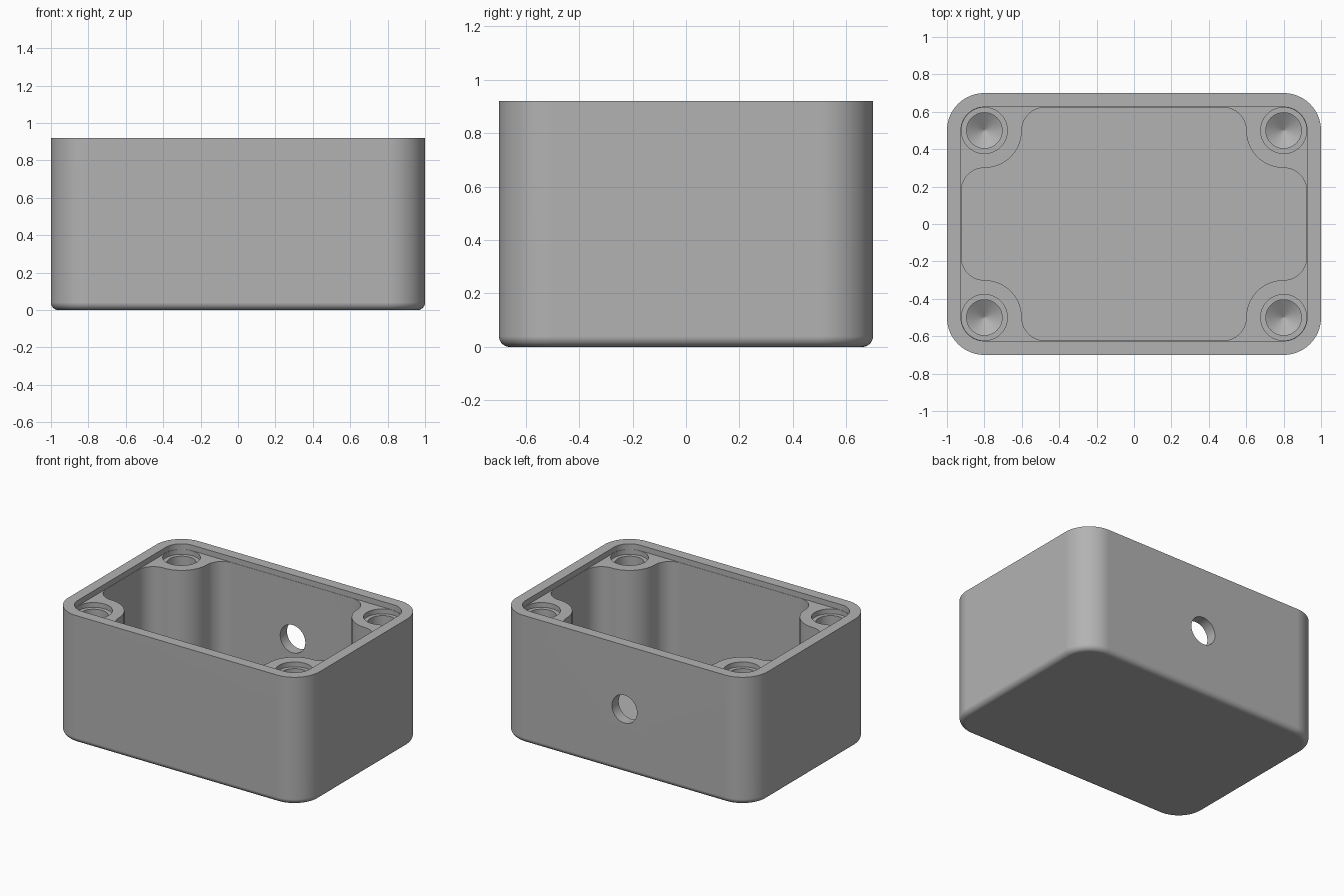
import bpy, bmesh
from math import sin, cos, pi
from mathutils import Matrix, Vector

if "Cube" in bpy.data.objects:
    bpy.data.objects.remove(bpy.data.objects["Cube"], do_unlink=True)

HEIGHT, CORNER, WALL, FLOOR = 0.92, 0.2, 0.075, 0.075
POST_TOP = 0.88
POST_X, POST_Y = 0.8, 0.5
QUADRANTS = ((1, 1), (-1, 1), (-1, -1), (1, -1))

grey = bpy.data.materials.new("Grey plastic")
grey.use_nodes = True
grey.diffuse_color = (0.45, 0.45, 0.45, 1)
grey.node_tree.nodes["Principled BSDF"].inputs["Base Color"].default_value = grey.diffuse_color


def arc(cx, cy, r, start, end, steps=20):
    angles = [start + (end - start) * i / steps for i in range(steps + 1)]
    return [(cx + r * cos(a), cy + r * sin(a)) for a in angles]


def mirrored(quarter):
    """Complete an outline from its first-quadrant part."""
    outline = []
    for sx, sy in QUADRANTS:
        part = quarter if sx * sy > 0 else quarter[::-1]
        outline += [(sx * x, sy * y) for x, y in part]
    return outline


def rounded_rect(inset):
    return mirrored(arc(POST_X, POST_Y, CORNER - inset, 0, pi / 2))


def circle(r, cx=0, cy=0):
    return arc(cx, cy, r, 0, 2 * pi, 64)[:-1]


def loft(name, rings, matrix=Matrix()):
    """Closed solid through (outline, height) rings."""
    bm = bmesh.new()
    loops = [[bm.verts.new((x, y, z)) for x, y in pts] for pts, z in rings]
    n = len(loops[0])
    for low, high in zip(loops, loops[1:]):
        for i in range(n):
            j = (i + 1) % n
            bm.faces.new((low[i], low[j], high[j], high[i]))
    bm.faces.new(loops[0][::-1])
    bm.faces.new(loops[-1])
    bm.transform(matrix)
    mesh = bpy.data.meshes.new(name)
    bm.to_mesh(mesh)
    bm.free()
    obj = bpy.data.objects.new(name, mesh)
    bpy.context.collection.objects.link(obj)
    mesh.materials.append(grey)
    return obj


# Outer shell with a rounded bottom edge
FILLET = 0.04
rings = []
for i in range(9):
    a = pi / 2 * i / 8
    rings.append((rounded_rect(FILLET * (1 - sin(a))), FILLET * (1 - cos(a))))
body = loft("enclosure_body", rings + [(rounded_rect(0), HEIGHT)])

# Recess for the lid
cutters = [loft("lid_recess", [(rounded_rect(WALL), POST_TOP), (rounded_rect(WALL), 1)])]

# Main cavity, flowing around the four corner posts
gap = CORNER - WALL - 0.002
quarter = (arc(POST_X, POST_Y - CORNER - gap, gap, 0, pi / 2)
           + arc(POST_X, POST_Y, CORNER, 1.5 * pi, pi)[1:-1]
           + arc(POST_X - CORNER - gap, POST_Y, gap, 0, pi / 2))
# Start of the post arc meets the end of the first fillet
cavity = mirrored(quarter)
cutters.append(loft("cavity", [(cavity, FLOOR), (cavity, 0.95)]))

# Counterbored blind screw holes with drill-point bottoms
for sx, sy in QUADRANTS:
    x, y = sx * POST_X, sy * POST_Y
    profile = [(0.002, 0.34), (0.095, 0.4), (0.095, 0.845), (0.123, 0.845), (0.123, 0.9)]
    cutters.append(loft("screw_hole", [(circle(r, x, y), z) for r, z in profile]))

# Cable hole through the back wall
turn = Matrix.Translation(Vector((0, 0, HEIGHT / 2))) @ Matrix.Rotation(-pi / 2, 4, "X")
cutters.append(loft("cable_hole", [(circle(0.1), 0.5), (circle(0.1), 0.8)], turn))

# Cut everything out of the shell
bpy.context.view_layer.objects.active = body
body.select_set(True)
for cutter in cutters:
    mod = body.modifiers.new("cut", "BOOLEAN")
    mod.operation = "DIFFERENCE"
    mod.solver = "EXACT"
    mod.object = cutter
    bpy.ops.object.modifier_apply(modifier=mod.name)
    bpy.data.objects.remove(cutter, do_unlink=True)

bpy.ops.object.select_all(action="DESELECT")
body.select_set(True)
bpy.ops.object.shade_smooth_by_angle(angle=pi / 6)
normals = body.modifiers.new("flat_walls", "WEIGHTED_NORMAL")
normals.keep_sharp = True
